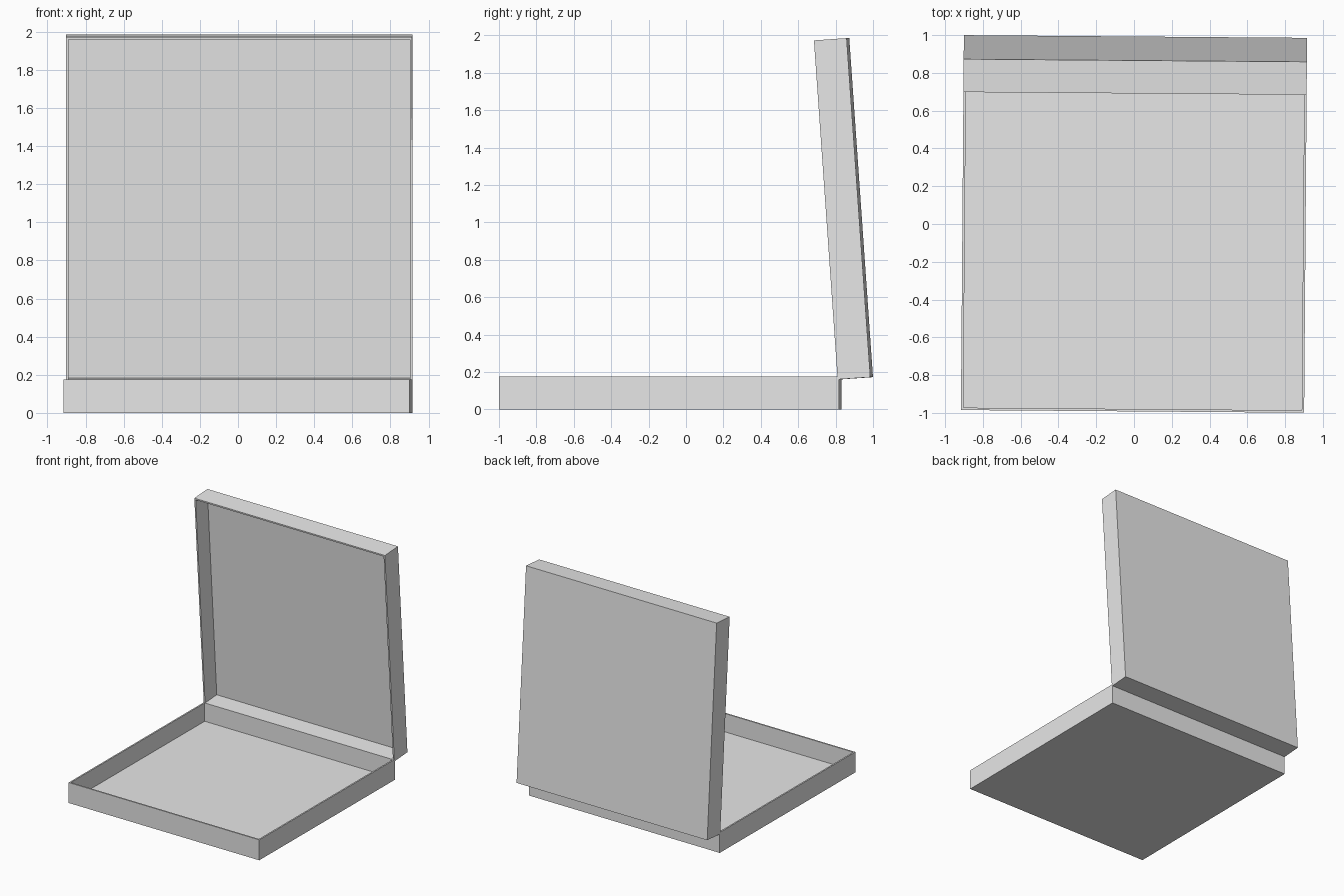
import bpy, bmesh
from math import radians
from mathutils import Matrix, Vector

cube = bpy.data.objects.get("Cube")
if cube:
    bpy.data.objects.remove(cube, do_unlink=True)

SIDE, DEPTH, WALL = 1.817, 0.175, 0.018

grey = bpy.data.materials.new("plain_grey")
grey.use_nodes = True
grey.diffuse_color = (0.8, 0.8, 0.8, 1)
grey.node_tree.nodes["Principled BSDF"].inputs["Base Color"].default_value = (0.8, 0.8, 0.8, 1)


def tray(name, matrix):
    """Open square tray; its rear rim edge lies on the local x axis, opening up."""
    bm = bmesh.new()
    bmesh.ops.create_cube(bm, size=1)
    bmesh.ops.scale(bm, vec=(SIDE, SIDE, DEPTH), verts=bm.verts)
    bmesh.ops.translate(bm, vec=(0, SIDE / 2, -DEPTH / 2), verts=bm.verts)
    # Inset the rim, then sink the inner face to make the hollow
    top = max(bm.faces, key=lambda f: f.calc_center_median().z)
    bmesh.ops.inset_region(bm, faces=[top], thickness=WALL)
    hollow = bmesh.ops.extrude_discrete_faces(bm, faces=[top])["faces"][0]
    bmesh.ops.translate(bm, vec=(0, 0, WALL - DEPTH), verts=hollow.verts)
    bmesh.ops.recalc_face_normals(bm, faces=bm.faces)
    mesh = bpy.data.meshes.new(name)
    bm.to_mesh(mesh)
    bm.free()
    mesh.materials.append(grey)
    obj = bpy.data.objects.new(name, mesh)
    bpy.context.collection.objects.link(obj)
    obj.matrix_world = matrix
    return obj


# Whole box is turned slightly about the vertical
turn = Matrix.Rotation(radians(-0.45), 4, 'Z')

# Base lying flat, lid standing on its rear edge and leaning forward
tray("box_base", turn @ Matrix.Translation(Vector((0, -0.992, DEPTH))))
tray("box_lid", turn @ Matrix.Translation(Vector((0, 0.818, 0.16))) @ Matrix.Rotation(radians(94), 4, 'X'))
